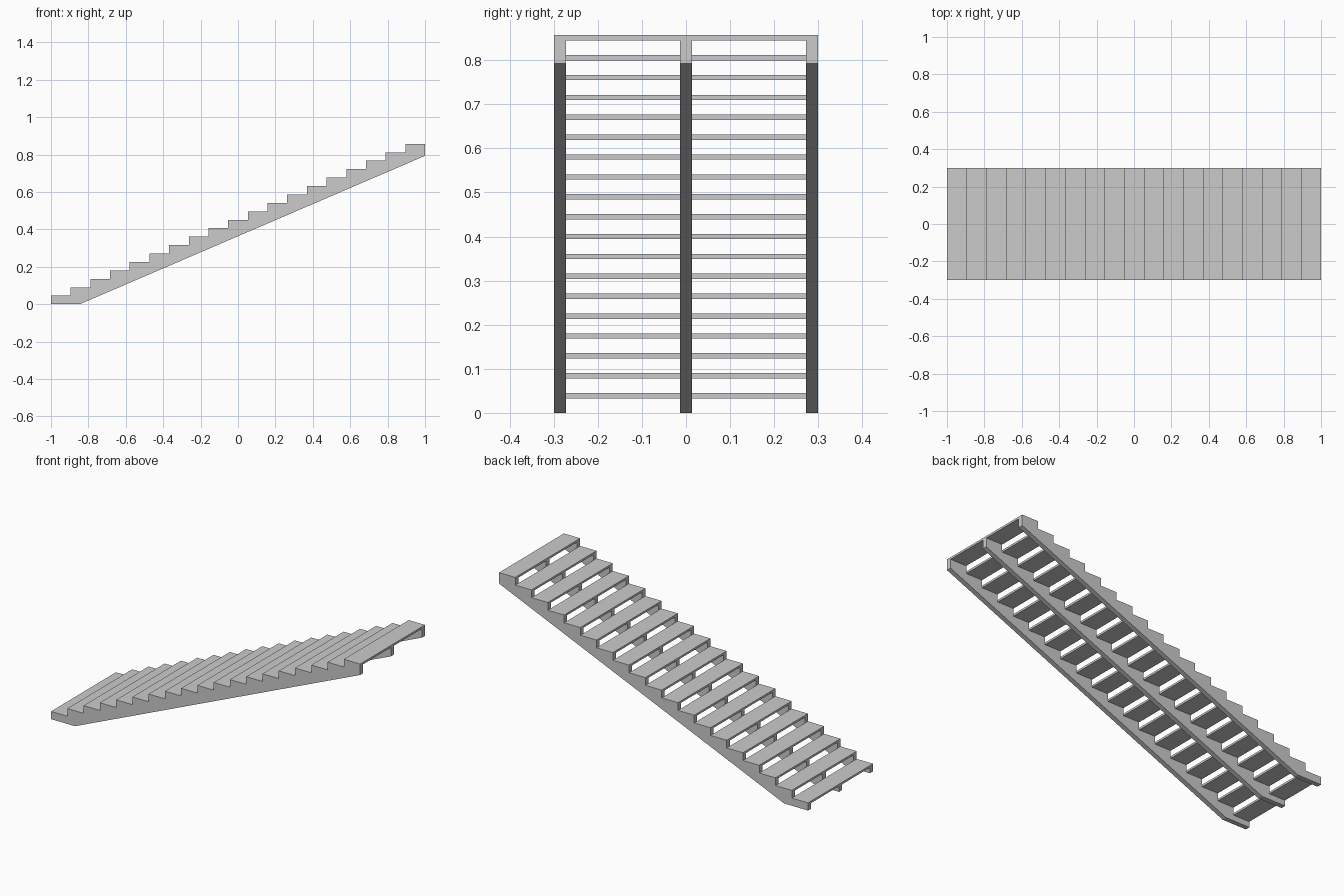
import bpy, bmesh

if "Cube" in bpy.data.objects:
    bpy.data.objects.remove(bpy.data.objects["Cube"])

N = 19
RUN = 2 / N
TOP = 0.857
RISE = TOP / N
THICK = 0.012
HALF_W = 0.3
STRINGER_W = 0.028


def extrude_profile(name, points, y0, y1):
    """Solid made from an x-z profile extruded along y."""
    bm = bmesh.new()
    face = bm.faces.new([bm.verts.new((x, y0, z)) for x, z in points])
    ext = bmesh.ops.extrude_face_region(bm, geom=[face])
    moved = [v for v in ext["geom"] if isinstance(v, bmesh.types.BMVert)]
    bmesh.ops.translate(bm, verts=moved, vec=(0, y1 - y0, 0))
    bmesh.ops.recalc_face_normals(bm, faces=bm.faces)
    mesh = bpy.data.meshes.new(name)
    bm.to_mesh(mesh)
    bm.free()
    obj = bpy.data.objects.new(name, mesh)
    bpy.context.collection.objects.link(obj)
    return obj


# Sawtooth stringer profile: flat foot, sloped underside, notched top
profile = [(-1, 0), (-0.845, 0), (1, 0.793)]
for i in reversed(range(N)):
    z = (i + 1) * RISE - THICK
    profile += [(-1 + (i + 1) * RUN, z), (-1 + i * RUN, z)]

# Three stringers: two sides and the middle
for name, y in (("stringer_front", -HALF_W + STRINGER_W / 2),
                ("stringer_middle", 0),
                ("stringer_back", HALF_W - STRINGER_W / 2)):
    extrude_profile(name, profile, y - STRINGER_W / 2, y + STRINGER_W / 2)

# Open-riser treads resting on the stringers
for i in range(N):
    x0, x1 = -1 + i * RUN, -1 + (i + 1) * RUN
    z1 = (i + 1) * RISE
    z0 = z1 - THICK
    extrude_profile(f"tread_{i + 1:02d}",
                    [(x0, z0), (x1, z0), (x1, z1), (x0, z1)], -HALF_W, HALF_W)
